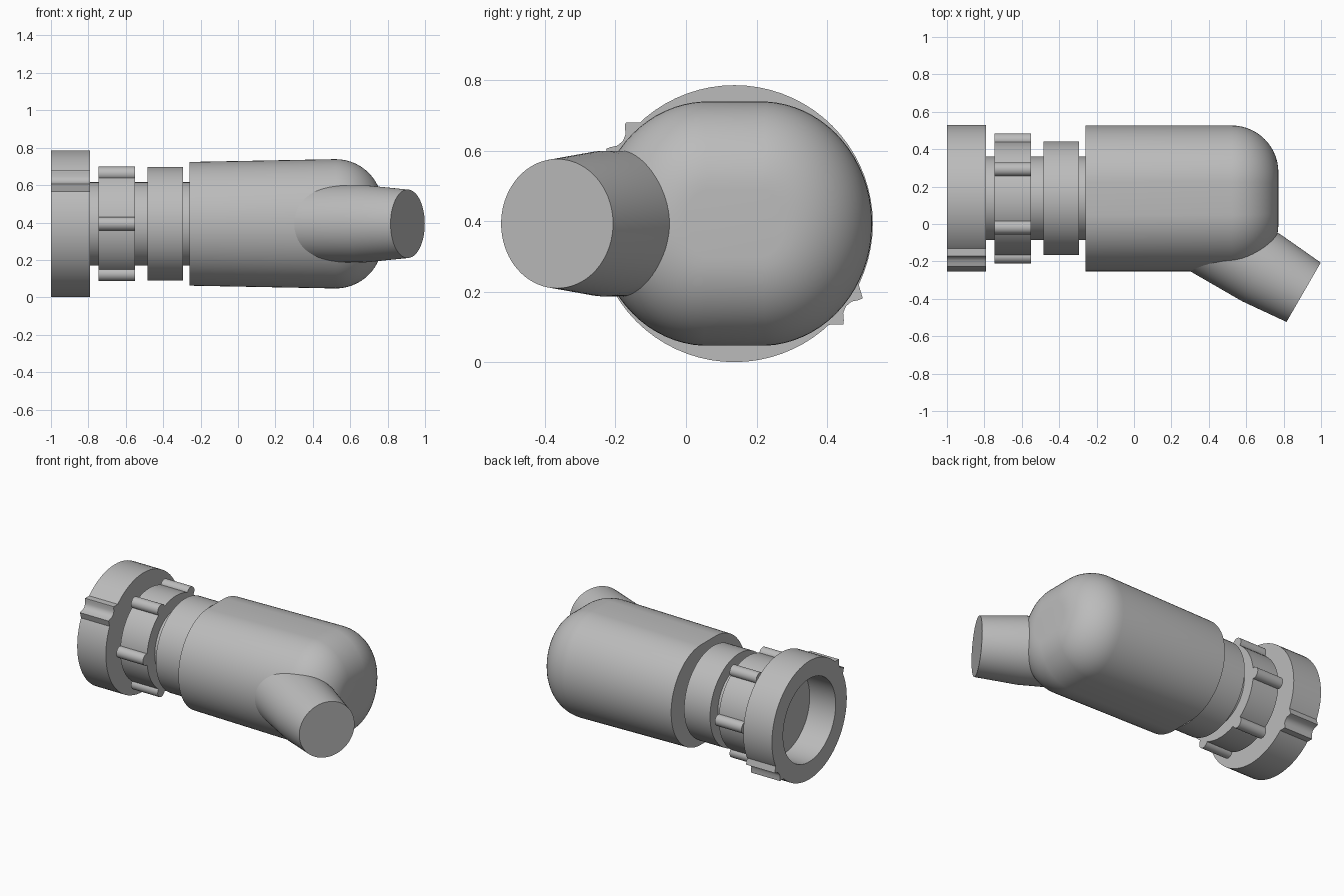
import bpy, bmesh
from math import sin, cos, pi, radians, sqrt, copysign
from mathutils import Vector, Matrix

if "Cube" in bpy.data.objects:
    bpy.data.objects.remove(bpy.data.objects["Cube"])

CY, CZ = 0.137, 0.393          # main axis runs along x through this point
SEG = 72

grey = bpy.data.materials.new("plain grey")
grey.use_nodes = True
COLOR = (0.5, 0.5, 0.5, 1)
grey.diffuse_color = COLOR
grey.node_tree.nodes["Principled BSDF"].inputs["Base Color"].default_value = COLOR


def loft(name, rings):
    """Skin a list of point rings and cap both ends."""
    bm = bmesh.new()
    rows = [[bm.verts.new(p) for p in ring] for ring in rings]
    n = len(rows[0])
    for a, b in zip(rows, rows[1:]):
        for i in range(n):
            j = (i + 1) % n
            bm.faces.new((a[i], a[j], b[j], b[i]))
    bm.faces.new(rows[0])
    bm.faces.new(rows[-1])
    bmesh.ops.recalc_face_normals(bm, faces=bm.faces)
    mesh = bpy.data.meshes.new(name)
    bm.to_mesh(mesh)
    bm.free()
    mesh.materials.append(grey)
    obj = bpy.data.objects.new(name, mesh)
    bpy.context.collection.objects.link(obj)
    bpy.ops.object.select_all(action='DESELECT')
    obj.select_set(True)
    bpy.context.view_layer.objects.active = obj
    bpy.ops.object.shade_smooth_by_angle(angle=radians(30))
    return obj


def lathe(name, profile, y=CY, z=CZ, seg=SEG):
    """Turn (x, radius) pairs around an axis parallel to x."""
    return loft(name, [[Vector((x, y + r * cos(2 * pi * i / seg), z + r * sin(2 * pi * i / seg)))
                        for i in range(seg)] for x, r in profile])


# Open end flange with a blind bore
lathe("end_flange", [(-0.81, 0.275), (-1, 0.275), (-1, 0.392), (-0.79, 0.392)])

# Grooved grip lugs on opposite sides of the flange
half = [(0.072, 0.384), (0.046, 0.418), (0.036, 0.412), (0.02, 0.398)]
outline = [(0.06, 0.35)] + half + [(0, 0.393)]
outline += [(-t, r) for t, r in reversed(outline[:-1])]
for side, angle in (("front", 143.5), ("back", -36.5)):
    a = radians(angle)
    loft(side + "_flange_lug",
         [[Vector((x, CY + r * cos(a) - t * sin(a), CZ + r * sin(a) + t * cos(a)))
           for t, r in outline] for x in (-1, -0.79)])

# Neck and collars
lathe("neck", [(-0.8, 0.223), (-0.2, 0.223)])
lathe("ribbed_collar", [(-0.745, 0.305), (-0.55, 0.305)])
lathe("plain_collar", [(-0.485, 0.304), (-0.295, 0.304)])

# Six round ribs on the collar
for k in range(6):
    a = k * pi / 3
    lathe(f"collar_rib_{k + 1}", [(-0.745, 0.037), (-0.55, 0.037)],
          CY + 0.31 * cos(a), CZ + 0.31 * sin(a), 24)


# Main body: slightly tapered flat-topped section with a rounded end
def body_ring(x, height, inset):
    flat = 0.075
    ry, rz = 0.39 - flat - inset, height - inset
    ring = []
    for i in range(SEG):
        a = 2 * pi * (i + 0.5) / SEG
        ring.append(Vector((x, CY + copysign(flat, cos(a)) + ry * cos(a), CZ + rz * sin(a))))
    return ring


FILLET, START = 0.25, 0.522
rings = [body_ring(-0.26, 0.331, 0)]
for k in range(15):
    a = k / 14 * pi / 2
    rings.append(body_ring(START + FILLET * sin(a), 0.346, FILLET * (1 - cos(a))))
loft("main_body", rings)

# Angled side outlet, tapering towards its closed tip
outlet = lathe("side_outlet", [(-0.75, 0.206), (-0.26, 0.206), (0, 0.183)], 0, 0)
outlet.data.transform(Matrix.Translation((0.907, -0.365, CZ)) @ Matrix.Rotation(radians(-30), 4, 'Z'))
